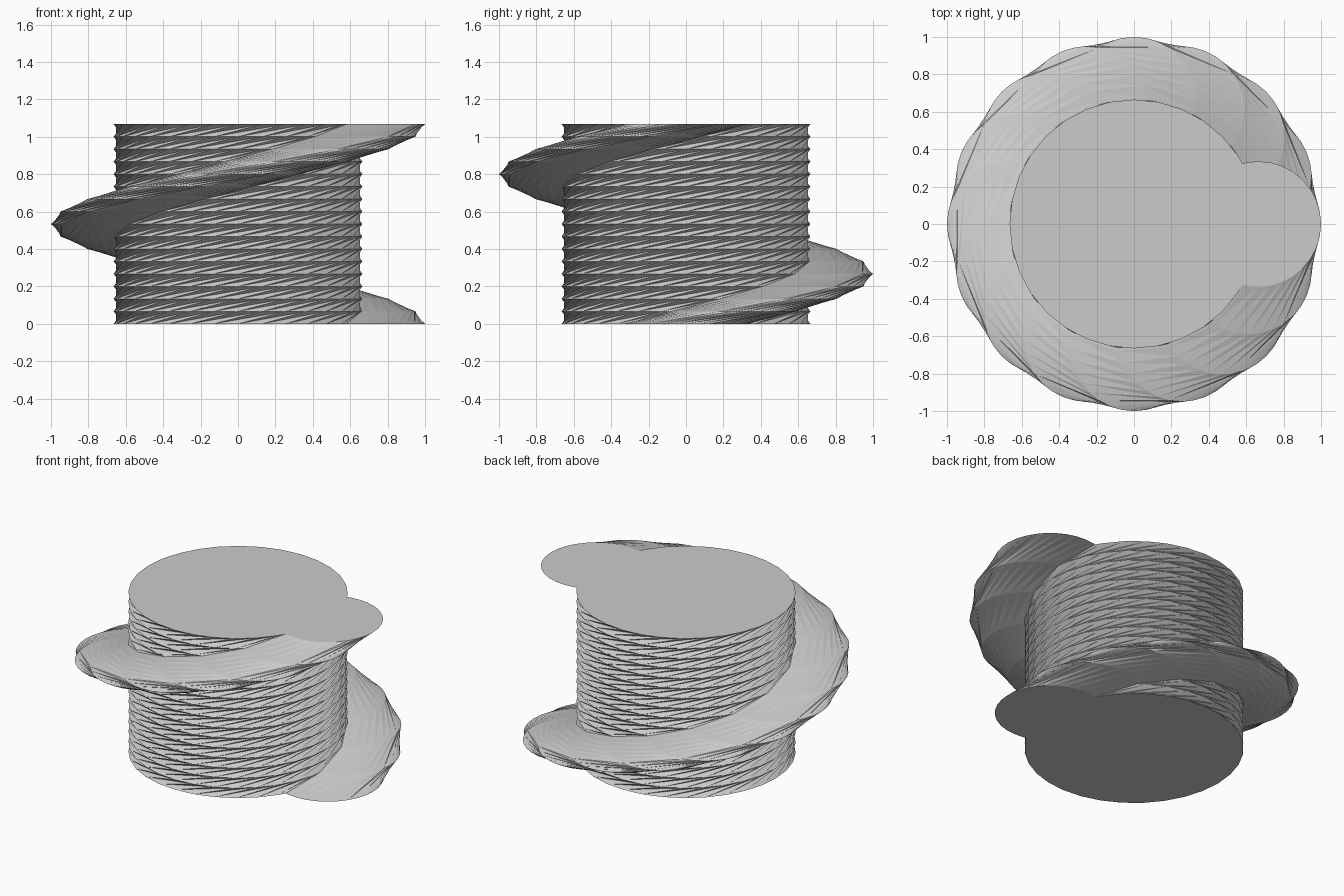
import bpy, bmesh
from math import cos, sin, pi, tau, acos, hypot

if "Cube" in bpy.data.objects:
    bpy.data.objects.remove(bpy.data.objects["Cube"], do_unlink=True)

CORE_R, LOBE_R, HEIGHT = 0.665, 0.335, 1.067
LAYERS, SEGS = 16, 32


def cam_profile():
    """Outline of a large disc joined to a small disc centred on its rim."""
    step = tau / SEGS
    meet = acos(1 - LOBE_R ** 2 / (2 * CORE_R ** 2))
    corner = (CORE_R * cos(meet), CORE_R * sin(meet))
    lobe = [(CORE_R + LOBE_R * cos(i * step), LOBE_R * sin(i * step))
            for i in range(-SEGS // 2, SEGS // 2)]
    lobe = [p for p in lobe if hypot(*p) > CORE_R + 0.001]
    core = [(CORE_R * cos(i * step), CORE_R * sin(i * step))
            for i in range(SEGS) if meet < i * step < tau - meet]
    return lobe + [corner] + core + [(corner[0], -corner[1])]


# Grey material
grey = bpy.data.materials.new("light grey")
grey.use_nodes = True
colour = (0.6, 0.6, 0.6, 1)
grey.diffuse_color = colour
grey.node_tree.nodes["Principled BSDF"].inputs["Base Color"].default_value = colour

# Twisted column: one full turn of the profile over the height
bm = bmesh.new()
profile = cam_profile()
rings = []
for k in range(LAYERS + 1):
    a = tau * k / LAYERS
    rings.append([bm.verts.new((x * cos(a) - y * sin(a), x * sin(a) + y * cos(a),
                                HEIGHT * k / LAYERS)) for x, y in profile])

# Side walls, split along the long diagonal to give the ridged surface
n = len(profile)
for low, high in zip(rings, rings[1:]):
    for i in range(n):
        j = (i + 1) % n
        bm.faces.new((low[i], low[j], high[j]))
        bm.faces.new((low[i], high[j], high[i]))

# End caps
bm.faces.new(rings[-1])
bm.faces.new(rings[0][::-1])

mesh = bpy.data.meshes.new("twisted_screw_column")
bm.to_mesh(mesh)
bm.free()
mesh.materials.append(grey)
column = bpy.data.objects.new("twisted_screw_column", mesh)
bpy.context.scene.collection.objects.link(column)
